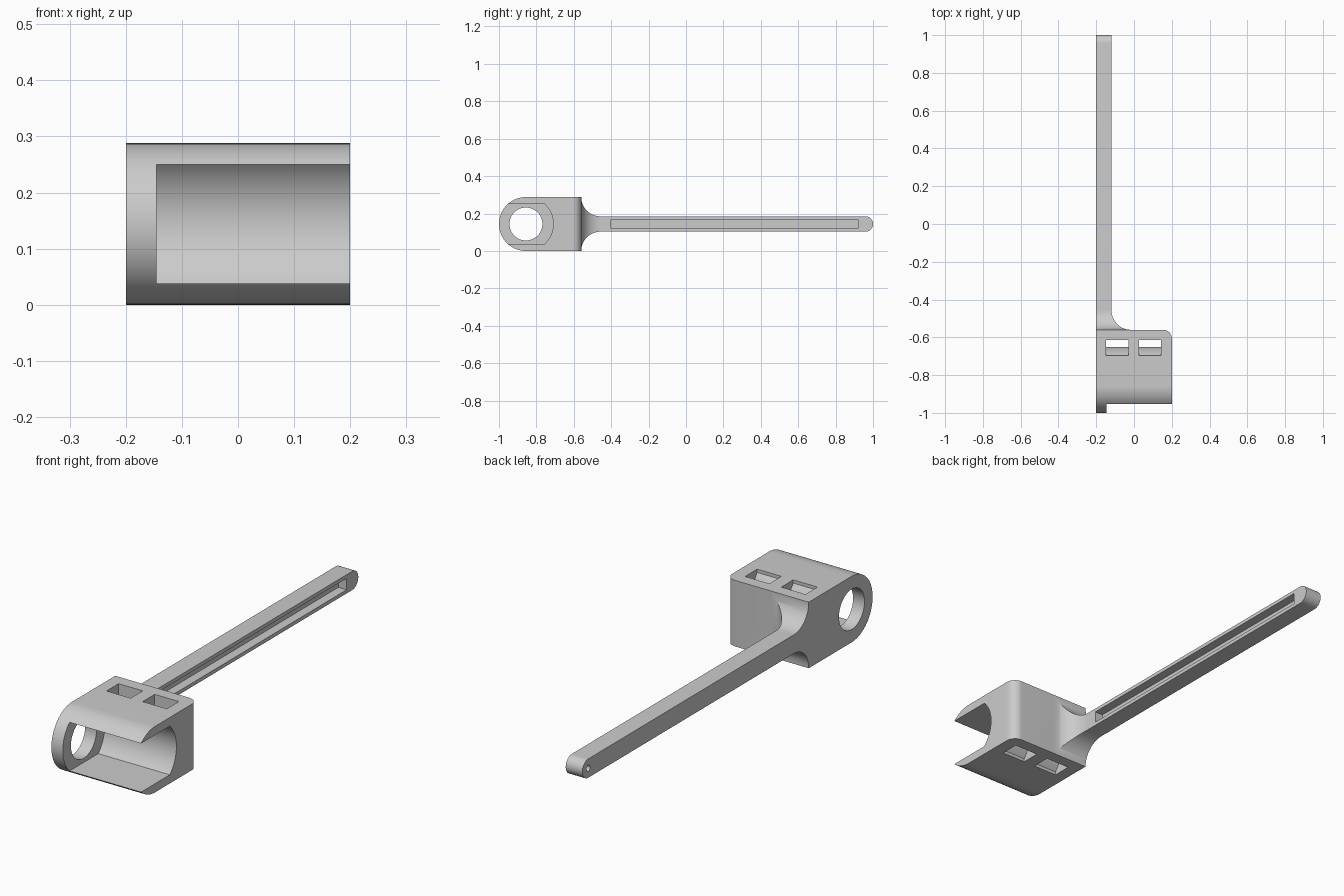
import bpy
import bmesh
from math import cos, sin, pi, radians, sqrt
from mathutils import Vector

if "Cube" in bpy.data.objects:
    bpy.data.objects.remove(bpy.data.objects["Cube"])

# Main sizes
LEFT, RIGHT, BACK = -0.2, 0.2, -0.56
HEIGHT = 0.288
R = HEIGHT / 2            # round front, also the mid height
CY = R - 1                # y of the clamp axis
ARM_X, ARM_R = -0.12, 0.041
WALL = -0.145             # inside of the end wall

grey = bpy.data.materials.new("plain grey")
grey.diffuse_color = (0.6, 0.6, 0.6, 1)
grey.use_nodes = True
grey.node_tree.nodes["Principled BSDF"].inputs["Base Color"].default_value = (0.6, 0.6, 0.6, 1)


def arc(u, v, ru, rv, start, end, steps=24):
    """Points on an ellipse arc, angles in degrees."""
    angles = [radians(start + (end - start) * i / steps) for i in range(steps + 1)]
    return [(u + ru * cos(a), v + rv * sin(a)) for a in angles]


def prism(name, profile, axis, low, high):
    """Extrude a (y, z) profile along x, or an (x, y) profile along z."""
    place = (lambda p, d: (d, *p)) if axis == "x" else (lambda p, d: (*p, d))
    bm = bmesh.new()
    face = bm.faces.new([bm.verts.new(place(p, low)) for p in profile])
    grown = bmesh.ops.extrude_face_region(bm, geom=[face])
    shift = Vector(place((0, 0), high - low))
    bmesh.ops.translate(bm, vec=shift, verts=[g for g in grown["geom"] if isinstance(g, bmesh.types.BMVert)])
    bmesh.ops.recalc_face_normals(bm, faces=bm.faces)
    mesh = bpy.data.meshes.new(name)
    bm.to_mesh(mesh)
    bm.free()
    mesh.materials.append(grey)
    obj = bpy.data.objects.new(name, mesh)
    bpy.context.collection.objects.link(obj)
    return obj


def rod(name, y, z, r, low, high):
    return prism(name, arc(y, z, r, r, 0, 360, 64)[:-1], "x", low, high)


def combine(obj, tool, operation="DIFFERENCE"):
    """Apply a boolean and remove its cutter."""
    mod = obj.modifiers.new("cut", "BOOLEAN")
    mod.object, mod.operation, mod.solver = tool, operation, "EXACT"
    bpy.context.view_layer.objects.active = obj
    bpy.ops.object.modifier_apply(modifier=mod.name)
    bpy.data.objects.remove(tool)


def rect(u0, u1, v0, v1):
    return [(u0, v0), (u1, v0), (u1, v1), (u0, v1)]


# Clamp body: block with a round front and one rounded upright corner
clamp = prism("clamp_body", [(BACK, 0), (BACK, HEIGHT)] + arc(CY, R, R, R, 90, 270, 40), "x", LEFT, RIGHT)
corner = 0.045
outline = [(LEFT, -1.1), (RIGHT, -1.1)] + arc(RIGHT - corner, BACK - corner, corner, corner, 0, 90, 12) + [(LEFT, BACK)]
combine(clamp, prism("corner_cutter", outline, "z", -0.1, 0.4), "INTERSECT")

# Cavity: round at the back, flat above and below, open in front
bore, half = 0.146, 0.106
reach = sqrt(bore ** 2 - half ** 2)
tilt = 46.55
cavity = [(-1.1, R - half), (CY + reach, R - half)]
cavity += arc(CY, R, bore, bore, -tilt, tilt, 32)[1:-1]
cavity += [(CY + reach, R + half), (-1.1, R + half)]
combine(clamp, prism("cavity_cutter", cavity, "x", WALL, 0.3))
combine(clamp, rod("wall_hole_cutter", CY, R, 0.088, -0.3, -0.1))

# Strap slots: straight at the back, curved round the cavity in front
strap = 0.206
bend = arc(CY, R, strap, strap, 39, -39, 24)
slot = [(-0.613, -0.1), (-0.613, 0.4), (bend[0][0], 0.4)] + bend + [(bend[-1][0], -0.1)]
for x in (-0.147, 0.027):
    combine(clamp, prism("strap_slot_cutter", slot, "x", x, x + 0.117))

# Arm: side profile with flared root and round tip, crossed with a flared plan
flare = R - ARM_R
side = [(BACK, 0)] + arc(BACK + flare, 0, flare, flare, 180, 90)[1:]
side += arc(1 - ARM_R, R, ARM_R, ARM_R, -90, 90)
side += arc(BACK + flare, HEIGHT, flare, flare, 270, 180)
arm = prism("arm", side, "x", LEFT, 0.1)
plan = [(LEFT, BACK)] + arc(ARM_X + 0.1, BACK + 0.11, 0.1, 0.11, 270, 180) + [(ARM_X, 1.1), (LEFT, 1.1)]
combine(arm, prism("plan_cutter", plan, "z", -0.1, 0.4), "INTERSECT")

# Long pocket on the inner face and a small blind hole near the tip
combine(arm, prism("pocket_cutter", rect(-0.4, 0.92, R - 0.025, R + 0.025), "x", ARM_X - 0.04, 0.1))
combine(arm, rod("tip_hole_cutter", 1 - ARM_R, R, 0.013, -0.3, LEFT + 0.04))

# Smooth curves, crisp edges
for obj in (clamp, arm):
    bpy.ops.object.select_all(action="DESELECT")
    obj.select_set(True)
    bpy.context.view_layer.objects.active = obj
    bpy.ops.object.shade_smooth_by_angle(angle=radians(25))
